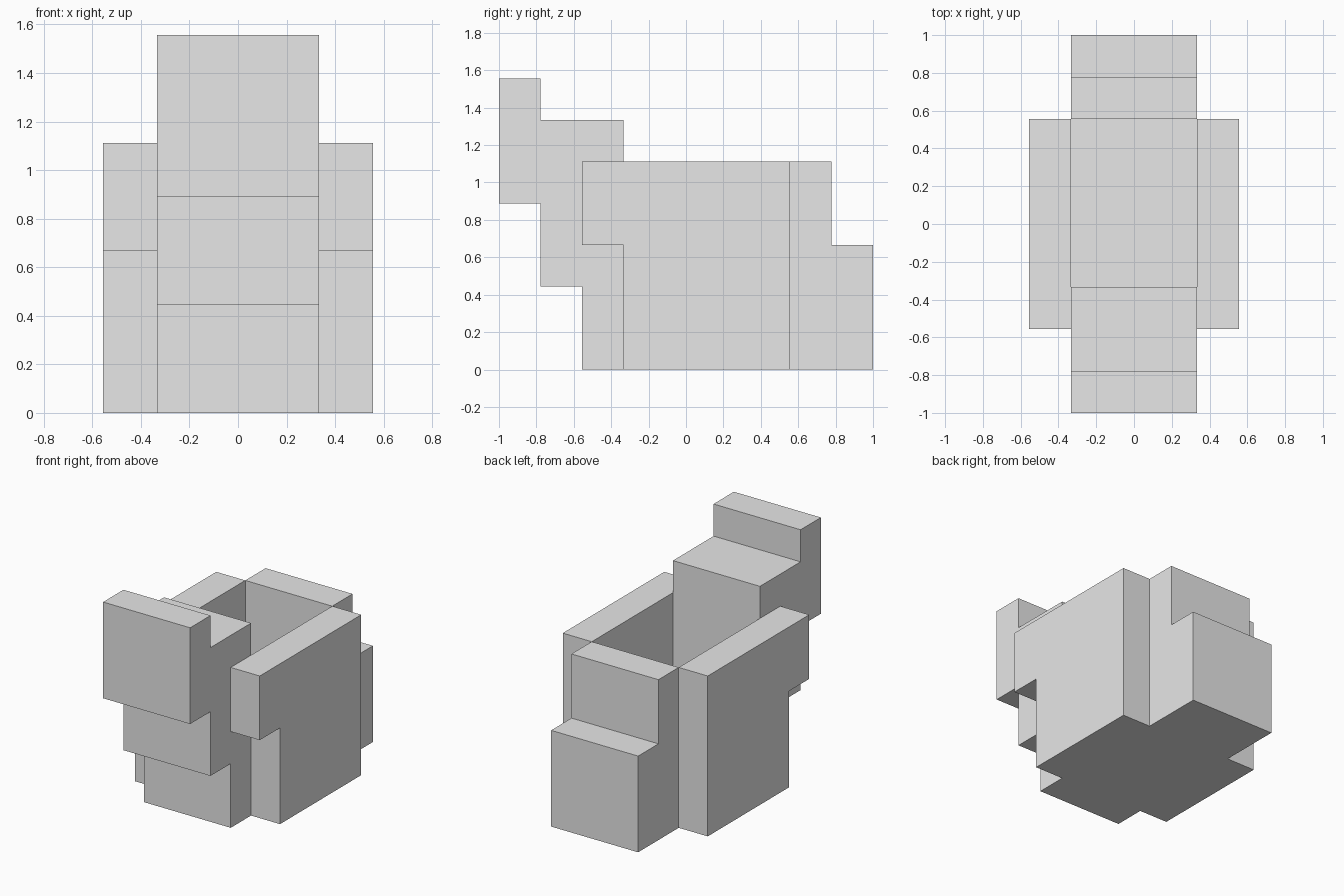
import bpy
import bmesh

U = 2 / 9  # one block of the stepped grid

cube = bpy.data.objects.get("Cube")
if cube:
    bpy.data.objects.remove(cube, do_unlink=True)

grey = bpy.data.materials.new("plain_grey")
grey.use_nodes = True
COLOUR = (0.8, 0.8, 0.8, 1)
grey.diffuse_color = COLOUR
grey.node_tree.nodes["Principled BSDF"].inputs["Base Color"].default_value = COLOUR


def extrude_profile(name, profile, x0, x1):
    """Extrude a (y, z) outline, in blocks, from x0 to x1."""
    bm = bmesh.new()
    face = bm.faces.new([bm.verts.new((x0 * U, y * U, z * U)) for y, z in profile])
    ext = bmesh.ops.extrude_face_region(bm, geom=[face])
    moved = [v for v in ext["geom"] if isinstance(v, bmesh.types.BMVert)]
    bmesh.ops.translate(bm, verts=moved, vec=((x1 - x0) * U, 0, 0))
    bmesh.ops.recalc_face_normals(bm, faces=bm.faces)
    mesh = bpy.data.meshes.new(name)
    bm.to_mesh(mesh)
    bm.free()
    mesh.materials.append(grey)
    obj = bpy.data.objects.new(name, mesh)
    bpy.context.collection.objects.link(obj)
    return obj


# Stepped front, floor and stepped back in one continuous outline
body = [(-2.5, 0), (4.5, 0), (4.5, 3), (3.5, 3), (3.5, 5), (2.5, 5),
        (2.5, 1), (-1.5, 1), (-1.5, 6), (-3.5, 6), (-3.5, 7), (-4.5, 7),
        (-4.5, 4), (-3.5, 4), (-3.5, 2), (-2.5, 2)]
extrude_profile("body", body, -1.5, 1.5)

# Side walls, notched at the lower front
wall = [(-1.5, 0), (2.5, 0), (2.5, 5), (-2.5, 5), (-2.5, 3), (-1.5, 3)]
for name, x0, x1 in (("left_wall", 1.5, 2.5), ("right_wall", -2.5, -1.5)):
    extrude_profile(name, wall, x0, x1)
